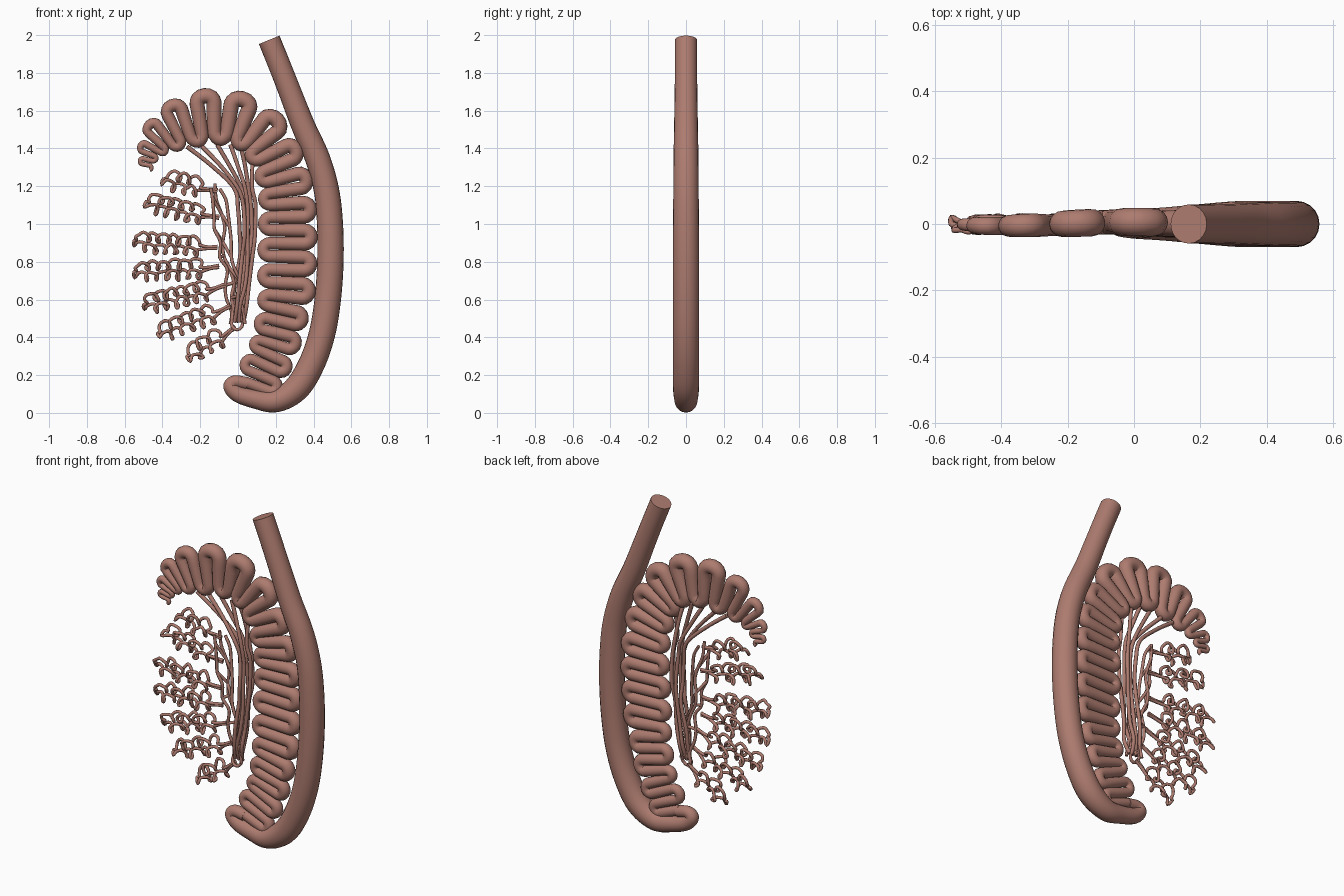
import bpy, math, random
from mathutils import Vector

if "Cube" in bpy.data.objects:
    bpy.data.objects.remove(bpy.data.objects["Cube"])

random.seed(4)
mat = bpy.data.materials.new("tissue")
mat.diffuse_color = (0.42, 0.20, 0.16, 1)
mat.use_nodes = True
mat.node_tree.nodes["Principled BSDF"].inputs["Base Color"].default_value = mat.diffuse_color


def catmull(pts, steps):
    """Smooth a list of equal-length tuples by Catmull-Rom interpolation."""
    P = [pts[0]] + list(pts) + [pts[-1]]
    out = []
    for i in range(1, len(P) - 2):
        for k in range(steps):
            t = k / steps
            out.append(tuple(
                0.5 * (2 * b + (c - a) * t + (2 * a - 5 * b + 4 * c - d) * t * t
                       + (3 * b - a - 3 * c + d) * t ** 3)
                for a, b, c, d in zip(P[i - 1], P[i], P[i + 1], P[i + 2])))
    return out + [tuple(pts[-1])]


def tubes(name, paths, sides=12):
    """One mesh object from paths of (x, y, z, radius)."""
    cu = bpy.data.curves.new(name + "_path", 'CURVE')
    cu.dimensions = '3D'
    cu.bevel_depth = 1.0
    cu.bevel_resolution = max(0, sides // 2 - 2)
    cu.use_fill_caps = True
    for path in paths:
        sp = cu.splines.new('POLY')
        sp.points.add(len(path) - 1)
        for p, (x, y, z, r) in zip(sp.points, path):
            p.co = (x, y, z, 1)
            p.radius = r
    tmp = bpy.data.objects.new(name + "_tmp", cu)
    bpy.context.collection.objects.link(tmp)
    dg = bpy.context.evaluated_depsgraph_get()
    me = bpy.data.meshes.new_from_object(tmp.evaluated_get(dg))
    bpy.data.objects.remove(tmp)
    ob = bpy.data.objects.new(name, me)
    bpy.context.collection.objects.link(ob)
    me.materials.clear()
    me.materials.append(mat)
    bpy.ops.object.select_all(action='DESELECT')
    ob.select_set(True)
    bpy.context.view_layer.objects.active = ob
    bpy.ops.object.shade_smooth_by_angle(angle=math.radians(50))
    return ob


def jit(a):
    return random.uniform(-a, a)


# thick outer duct, curling under into the tail of the coil
duct = [(.165, 1.975, .059), (.22, 1.84, .059), (.275, 1.70, .06), (.345, 1.52, .063),
        (.42, 1.35, .066), (.468, 1.18, .067), (.487, 1.0, .069), (.489, .8, .07),
        (.475, .6, .07), (.445, .42, .07), (.39, .26, .07), (.31, .13, .069),
        (.2, .063, .06), (.09, .073, .05), (.0, .10, .044), (-.04, .14, .038),
        (-.015, .165, .034), (.05, .155, .033)]
tubes("outer_duct", [catmull([(x, 0, z, r) for x, z, r in duct], 6)], 20)

# coiled duct: a serpentine along a guide (x, z, half width, leg spacing)
guide = catmull([(.10, .14, .13, .06), (.14, .24, .135, .06), (.19, .345, .135, .062),
                 (.22, .47, .14, .066), (.25, .6, .155, .07), (.257, .76, .16, .07),
                 (.26, .92, .16, .07), (.26, 1.08, .155, .07), (.245, 1.22, .15, .07),
                 (.20, 1.35, .15, .074), (.12, 1.48, .15, .078), (-.02, 1.555, .155, .08),
                 (-.18, 1.56, .155, .076), (-.32, 1.52, .135, .064), (-.43, 1.445, .095, .046),
                 (-.475, 1.36, .055, .03), (-.49, 1.28, .035, .022)], 12)
arc = [0.0]
for a, b in zip(guide, guide[1:]):
    arc.append(arc[-1] + math.hypot(b[0] - a[0], b[1] - a[1]))


def on_guide(s):
    s = max(0, min(arc[-1] - 1e-6, s))
    i = max(k for k in range(len(arc) - 1) if arc[k] <= s)
    f = (s - arc[i]) / (arc[i + 1] - arc[i])
    p = [a + (b - a) * f for a, b in zip(guide[i], guide[i + 1])]
    a, b = guide[max(0, i - 6)], guide[min(len(guide) - 1, i + 7)]
    t = Vector((b[0] - a[0], b[1] - a[1])).normalized()
    return p, (t.y, -t.x)


def coil_point(s, u):
    p, n = on_guide(s)
    r = p[3] * .5 * (1 + .6 * u)
    return (p[0] + n[0] * u, .006 * math.sin(9 * s), p[1] + n[1] * u, r)


coil, s, d = [], 0.0, 1
inner_tips = []
while s < arc[-1] - .01:
    hw, hp = on_guide(s)[0][2:]
    flat = max(.004, hw - hp)
    for k in (-1, -.5, 0, .5, 1):
        coil.append(coil_point(s, d * k * flat))
    for k in range(1, 8):
        th = math.pi * k / 8
        coil.append(coil_point(s + hp / 2 * (1 - math.cos(th)), d * (flat + hp / 2 * math.sin(th))))
    s += hp
    d = -d
tubes("coiled_duct", [coil], 16)

# thin ductules from the coil head down to the network
starts = [(-.27, 1.41), (-.19, 1.41), (-.11, 1.42), (-.04, 1.42), (.02, 1.39), (.08, 1.32)]
ducts = []
for i, (x, z) in enumerate(starts):
    y = .025 * (-1) ** i
    pts = [(x, 0, z, .012), (x * .45 - .02 + .012 * i, y * .5, 1.31, .011),
           (-.02 + .019 * i, y, 1.19, .011)]
    for zz, x0, sp in ((1.08, .005, .017), (.95, .015, .014), (.82, .005, .015),
                       (.68, -.015, .015), (.58, -.02, .012)):
        pts.append((x0 + sp * i + jit(.008), y + jit(.01), zz + jit(.02), .011))
    pts.append((-.03 + .012 * i, 0, .48, .010))
    ducts.append(catmull(pts, 6))
tubes("head_ductules", ducts, 8)

# network of fine channels
strands = []
for k in (-1, 0, 1):
    strands.append([(-.115 + .105 * f + .028 * k + jit(.014) + (.01 if f > .5 else 0),
                     .02 * math.sin(3 * f + 2 * k), 1.2 - .73 * f + jit(.015), .009)
                    for f in (j / 10 for j in range(11))])
links = []
for j in range(1, 10):
    a, b = (0, 1) if j % 2 else (1, 2)
    links.append([strands[a][j], strands[b][min(10, j + random.choice((0, 1)))]])
ring = [(-.005 + .03 * math.cos(t), .01 * math.sin(t), .475 + .035 * math.sin(t), .009)
        for t in (i * math.tau / 12 for i in range(13))]
tubes("channel_network", [catmull(p, 5) for p in strands] + links + [ring], 8)

# tangled lobes: each loops outward on one side and back on the other
lobes = [((-.11, 1.17), (-.40, 1.24)), ((-.10, 1.03), (-.49, 1.12)),
         ((-.11, .87), (-.555, .91)), ((-.10, .77), (-.555, .745)),
         ((-.07, .67), (-.505, .57)), ((-.04, .56), (-.43, .42)),
         ((-.01, .45), (-.275, .295))]
paths = []
for A, B in lobes:
    A, B = Vector(A), Vector(B)
    L = (B - A).length
    ax = (B - A) / L
    nx = Vector((-ax.y, ax.x))
    body = L - .10
    turns = max(3, round(body / .062))
    n = turns * 6

    def at(al, ac, y):
        q = A + ax * al + nx * ac
        return (q.x, y, q.y, .0088)

    pts = [at(0, 0, 0), at(.05, .004, 0)]
    for side in (1, -1):
        for j in range(n):
            f = j / (n - 1)
            f = f if side > 0 else 1 - f
            ph = math.tau * turns * f + (0 if side > 0 else 1.5)
            al = .095 + (body - .02) * f + .02 * math.cos(ph * side) + jit(.006)
            ac = side * .028 + .024 * math.sin(ph) + jit(.006)
            pts.append(at(al, ac, .02 * math.sin(ph * .5 + side) + jit(.005)))
        if side > 0:
            pts.append(at(L - .004, .0, 0))
    pts += [at(.05, -.004, 0), at(0, -.012, 0)]
    paths.append(catmull(pts, 3))
tubes("tubule_lobes", paths, 8)
